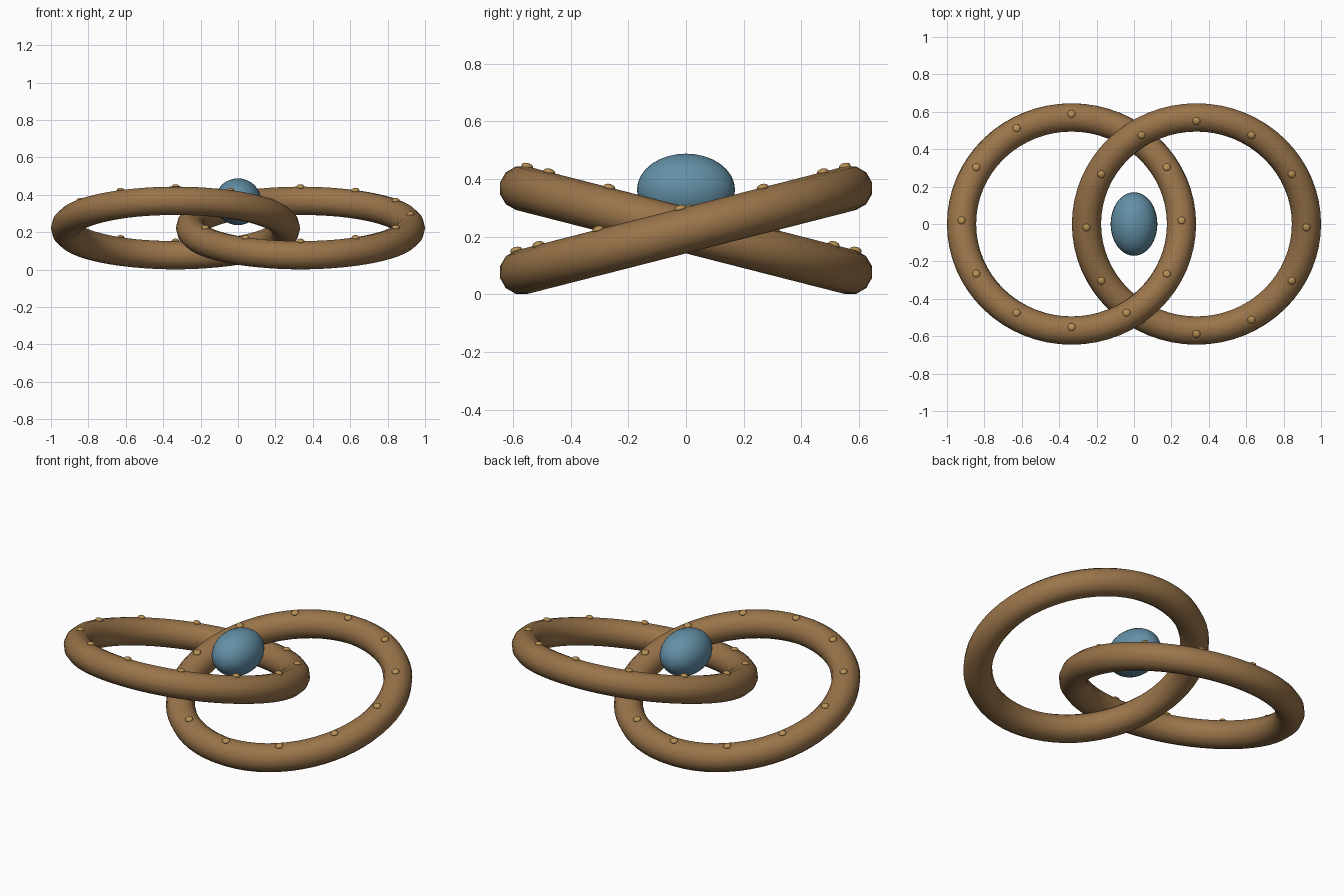
import bpy, math
from mathutils import Matrix, Vector

if "Cube" in bpy.data.objects:
    bpy.data.objects.remove(bpy.data.objects["Cube"])

MAJOR, MINOR, TILT = 0.588, 0.078, 0.25
CENTRE_X, CENTRE_Z = 0.334, 0.2225


def material(name, rgb):
    m = bpy.data.materials.new(name)
    m.diffuse_color = (*rgb, 1)
    m.use_nodes = True
    m.node_tree.nodes["Principled BSDF"].inputs["Base Color"].default_value = m.diffuse_color
    return m


wood = material("warm brown", (0.32, 0.175, 0.068))
gold = material("dull gold", (0.47, 0.28, 0.09))
blue = material("slate blue", (0.125, 0.275, 0.38))


def finish(name, mat):
    ob = bpy.context.object
    ob.name = name
    ob.data.materials.append(mat)
    bpy.ops.object.shade_smooth_by_angle(angle=math.radians(40))
    return ob


# Two linked rings, tilted opposite ways, each with twelve studs on top
for side, sign in (("left", -1), ("right", 1)):
    centre = Vector((sign * CENTRE_X, 0, CENTRE_Z))
    tilt = Matrix.Rotation(sign * TILT, 4, 'X')
    bpy.ops.mesh.primitive_torus_add(
        major_radius=MAJOR, minor_radius=MINOR, major_segments=64,
        minor_segments=12, location=centre, rotation=(sign * TILT, 0, 0))
    finish(side + "_ring", wood)
    for i in range(12):
        a = i * math.tau / 12
        spot = Vector((MAJOR * math.cos(a), MAJOR * math.sin(a), MINOR))
        bpy.ops.mesh.primitive_uv_sphere_add(
            segments=12, ring_count=8, radius=0.021,
            location=centre + tilt @ spot, rotation=(sign * TILT, 0, 0))
        stud = finish(f"{side}_stud_{i + 1}", gold)
        stud.scale = (1, 1, 0.58)

# Egg-shaped stone held over the overlap
bpy.ops.mesh.primitive_uv_sphere_add(segments=32, ring_count=16, radius=1,
                                     location=(0, 0, 0.363))
stone = finish("stone", blue)
stone.scale = (0.125, 0.17, 0.125)
